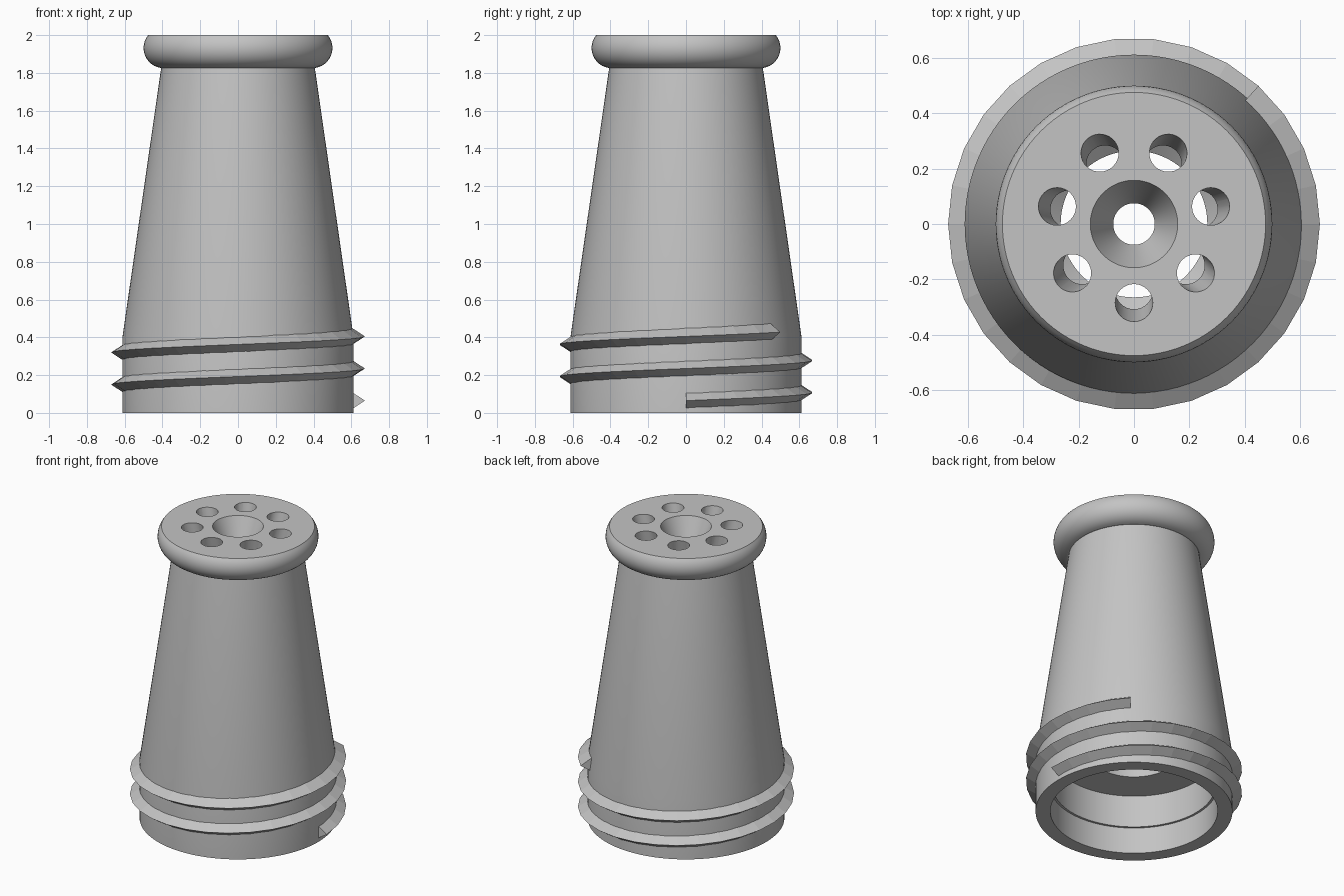
import bpy, bmesh
from math import pi, sin, cos, tau, radians, asin
from mathutils import Vector

cube = bpy.data.objects.get("Cube")
if cube:
    bpy.data.objects.remove(cube)

grey = bpy.data.materials.new("light grey plastic")
grey.use_nodes = True
colour = (0.55, 0.55, 0.55, 1)
grey.diffuse_color = colour
grey.node_tree.nodes["Principled BSDF"].inputs["Base Color"].default_value = colour


def make_object(name, bm):
    bmesh.ops.recalc_face_normals(bm, faces=bm.faces)
    mesh = bpy.data.meshes.new(name)
    bm.to_mesh(mesh)
    bm.free()
    mesh.materials.append(grey)
    obj = bpy.data.objects.new(name, mesh)
    bpy.context.collection.objects.link(obj)
    return obj


def sweep(sections, closed):
    """Join matching closed cross-sections into a solid."""
    bm = bmesh.new()
    rings = [[bm.verts.new(p) for p in section] for section in sections]
    pairs = list(zip(rings, rings[1:]))
    if closed:
        pairs.append((rings[-1], rings[0]))
    for a, b in pairs:
        for i in range(len(a)):
            j = (i + 1) % len(a)
            bm.faces.new((a[i], a[j], b[j], b[i]))
    if not closed:
        bm.faces.new(rings[0])
        bm.faces.new(rings[-1])
    return bm


def at(angle, r, z):
    return Vector((r * cos(angle), r * sin(angle), z))


# Tapered body with a rounded lip, stepped bore and funnel, as one lathe profile
lip_r, lip_z, bead = 0.393, 1.932, 0.107
lip_end = asin((2 - lip_z) / bead)
steps = 14
lip = []
for i in range(steps + 1):
    a = -pi / 2 + (lip_end + pi / 2) * i / steps
    lip.append((lip_r + bead * cos(a), lip_z + bead * sin(a)))
outside = [(0.52, 0), (0.612, 0), (0.612, 0.4), (0.407, 1.825)]
lip[0] = (0.415, 1.825)
inside = [(0.158, 2), (0.075, 1.8), (0.33, 1.8), (0.33, 1.55), (0.265, 1.5),
          (0.265, 0.4), (0.505, 0.4), (0.505, 0.18), (0.52, 0.18)]
profile = outside + lip + inside
segments = 96
body = make_object("body", sweep(
    [[at(tau * s / segments, r, z) for r, z in profile] for s in range(segments)], True))

# Ring of seven leaning holes through the cap
for k in range(7):
    angle = -pi / 2 + tau * k / 7
    top, bottom = at(angle, 0.285, 2), at(angle, 0.24, 1.8)
    lean = (top - bottom) * 0.2
    out, side = at(angle, 0.068, 0), at(angle + pi / 2, 0.068, 0)
    circle = [out * cos(tau * i / 32) + side * sin(tau * i / 32) for i in range(32)]
    cutter = make_object("hole_cutter", sweep(
        [[bottom - lean + p for p in circle], [top + lean + p for p in circle]], False))
    cutter.hide_render = True
    cut = body.modifiers.new("hole", 'BOOLEAN')
    cut.operation = 'DIFFERENCE'
    cut.solver = 'EXACT'
    cut.object = cutter
    bpy.context.view_layer.objects.active = body
    bpy.ops.object.modifier_apply(modifier=cut.name)
    bpy.data.objects.remove(cutter)

bpy.ops.object.select_all(action='DESELECT')
body.select_set(True)
bpy.context.view_layer.objects.active = body
bpy.ops.object.shade_smooth_by_angle(angle=radians(25))

# Faceted screw thread, a little over two turns
turn_steps, pitch = 30, 0.17
sections = []
for i in range(64 + 1):
    a = tau * i / turn_steps
    z = 0.065 + pitch * i / turn_steps
    sections.append([at(a, 0.6, z - 0.047), at(a, 0.672, z), at(a, 0.6, z + 0.047)])
make_object("screw_thread", sweep(sections, False))
